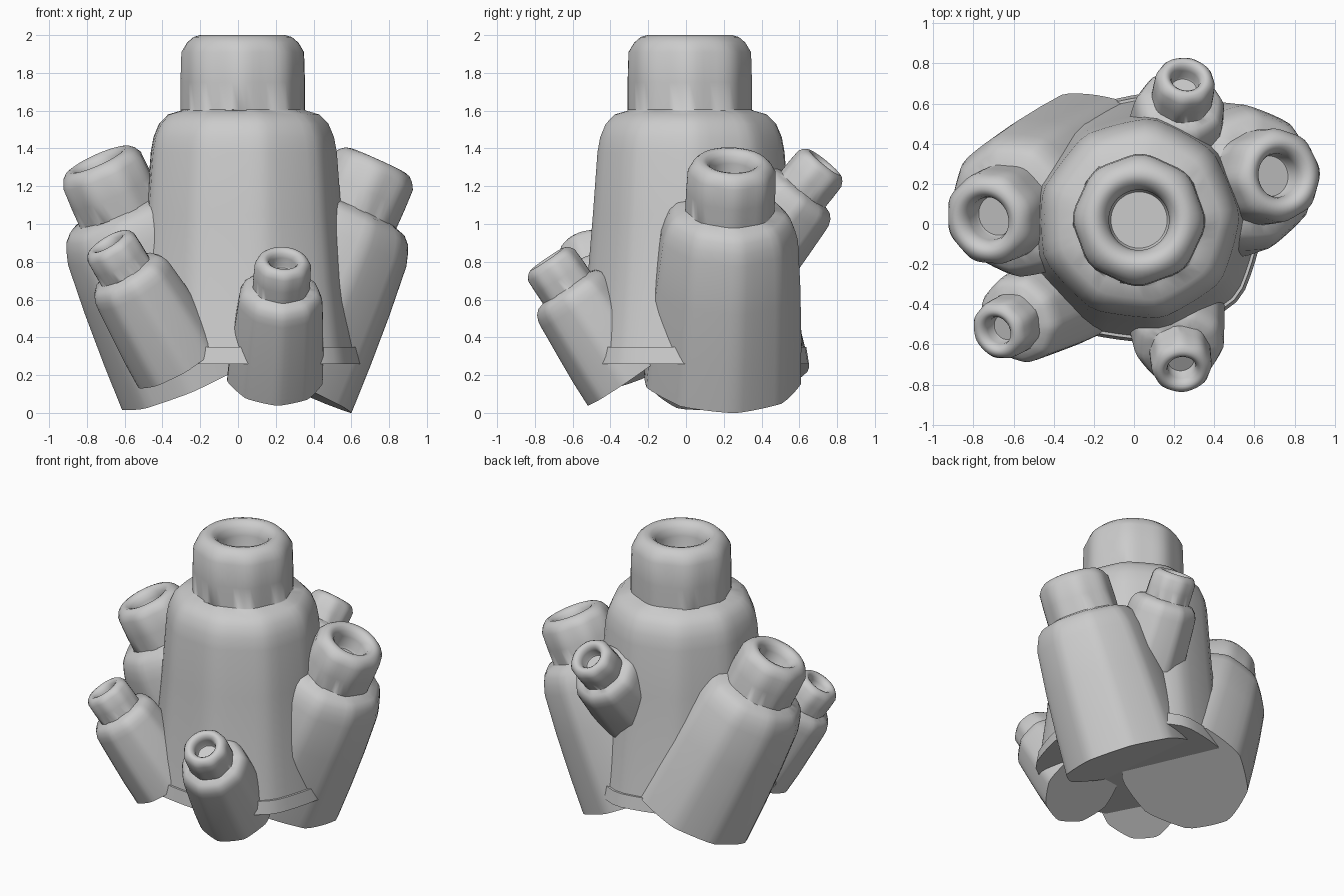
import bpy, bmesh, math
from mathutils import Vector

if "Cube" in bpy.data.objects:
    bpy.data.objects.remove(bpy.data.objects["Cube"])

SEG = 54
# lathe profiles: (radius, depth below the mouth, zone), cup floor over the lip and down the body
NECK = [(0.14, -0.22, 0), (0.15, -0.20, 0), (0.15, -0.09, 0), (0.165, -0.04, 0),
        (0.195, -0.01, 0), (0.225, 0.0, 0), (0.26, -0.01, 0), (0.295, -0.04, 0.4),
        (0.325, -0.09, 1), (0.33, -0.25, 1), (0.33, -0.395, 1)]
SHOULDER = [(0.34, -0.40, 2), (0.41, -0.42, 2), (0.46, -0.47, 2), (0.49, -0.54, 2)]
MAIN_BODY = [(0.505, -0.62, 2), (0.53, -0.95, 2), (0.56, -1.30, 2), (0.605, -1.65, 2),
             (0.62, -1.65, 2), (0.635, -1.74, 2)]
BIG_BODY = [(0.515, -0.62, 2), (0.55, -1.0, 2), (0.575, -1.40, 2), (0.59, -1.77, 2)]
SMALL_BODY = [(0.50, -0.62, 2), (0.53, -1.0, 2), (0.555, -1.35, 2), (0.565, -1.66, 2)]


def faceted(theta, sides):
    """Radius factor of a softened regular polygon, 1 at its corners."""
    step = 2 * math.pi / sides
    flat = math.cos(step / 2) / math.cos(theta % step - step / 2)
    return 0.35 + 0.65 * flat


def chimney(name, top, axis, scale, roll, body):
    quat = Vector(axis).to_track_quat('Z', 'Y')
    bm = bmesh.new()
    rings = []
    for r, z, zone in NECK + SHOULDER + body:
        ring = []
        for i in range(SEG):
            t = 2 * math.pi * i / SEG
            if zone == 2:
                k = faceted(t + roll, 9) * (1 + 0.01 * math.sin(3 * t + roll))
            else:
                # the neck carries soft vertical lobes, the cup is round
                k = 1 + zone * (0.02 * math.cos(8 * t + roll) - 0.02)
            p = Vector((r * k * math.cos(t), r * k * math.sin(t), z)) * scale
            ring.append(bm.verts.new(quat @ p + Vector(top)))
        rings.append(ring)
    for a, b in zip(rings, rings[1:]):
        for i in range(SEG):
            j = (i + 1) % SEG
            bm.faces.new((a[i], b[i], b[j], a[j]))
    bm.faces.new(rings[0])
    bm.faces.new(rings[-1][::-1])
    bmesh.ops.recalc_face_normals(bm, faces=bm.faces)
    me = bpy.data.meshes.new(name)
    bm.to_mesh(me)
    bm.free()
    ob = bpy.data.objects.new(name, me)
    bpy.context.collection.objects.link(ob)
    bpy.ops.object.select_all(action='DESELECT')
    ob.select_set(True)
    bpy.context.view_layer.objects.active = ob
    bpy.ops.object.shade_smooth_by_angle(angle=math.radians(38))
    return ob


# upright main chimney with a stepped skirt at its foot
chimney("main_chimney", (0.025, 0.02, 2.0), (0, 0, 1), 1.0, 0.3, MAIN_BODY)

# leaning side chimneys: name, mouth centre, axis, scale, roll, body
SIDES = [
    ("right_chimney", (0.74, 0.245, 1.335), (0.41, 0.045, 0.91), 0.72, 0.1, BIG_BODY),
    ("left_chimney", (-0.745, 0.015, 1.34), (-0.405, -0.18, 0.90), 0.72, 0.5, BIG_BODY),
    ("front_chimney", (0.24, -0.735, 0.815), (0.06, -0.56, 0.82), 0.46, 0.2, SMALL_BODY),
    ("front_left_chimney", (-0.69, -0.54, 0.905), (-0.49, -0.26, 0.82), 0.46, 0.4, SMALL_BODY),
    ("back_chimney", (0.26, 0.735, 1.325), (0.12, 0.63, 0.77), 0.46, 0.0, SMALL_BODY),
]
for args in SIDES:
    chimney(*args)
